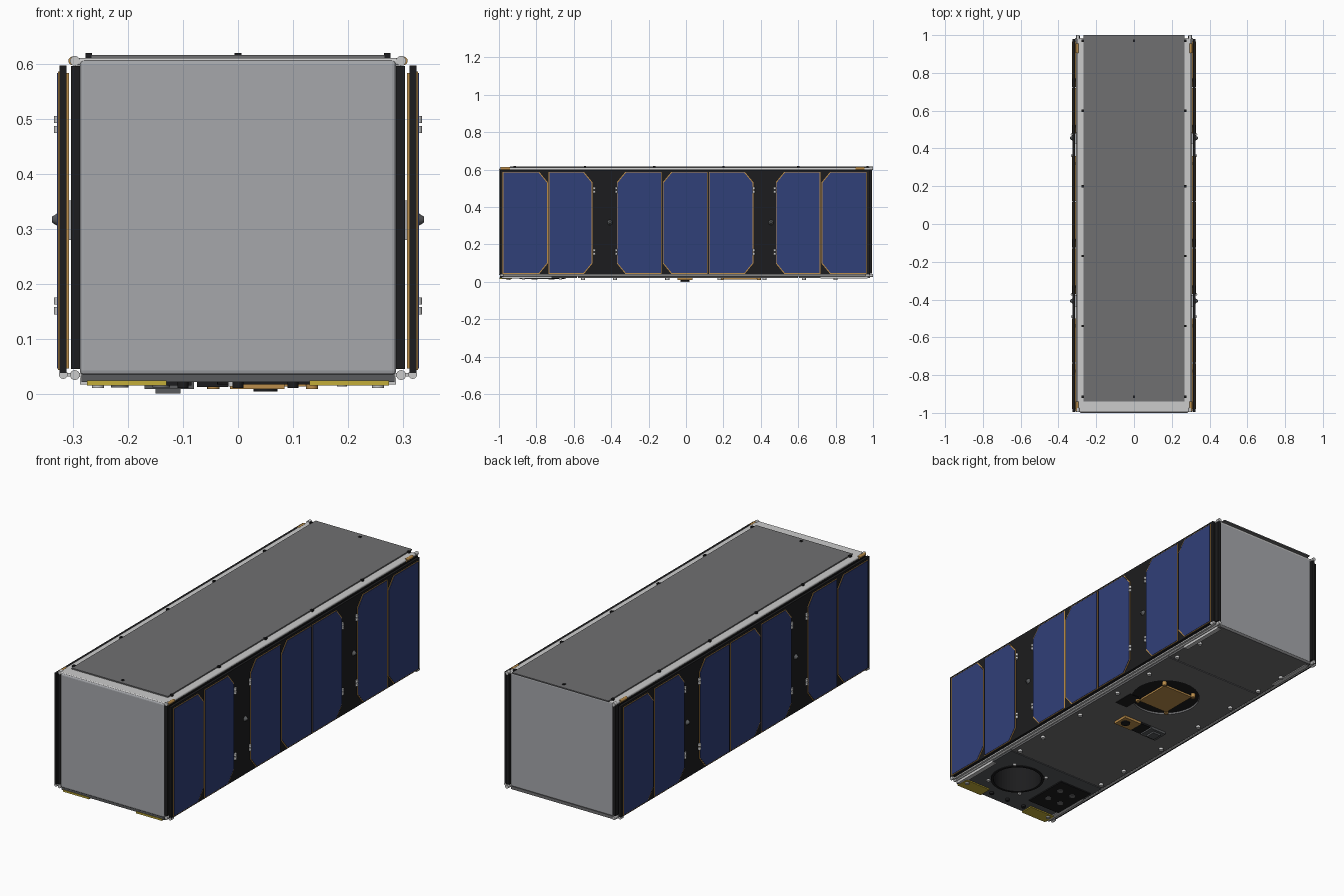
import bpy, bmesh, math
from mathutils import Matrix, Vector

if "Cube" in bpy.data.objects:
    bpy.data.objects.remove(bpy.data.objects["Cube"])


def mat(name, r, g, b):
    m = bpy.data.materials.new(name)
    m.diffuse_color = (r, g, b, 1)
    m.use_nodes = True
    m.node_tree.nodes["Principled BSDF"].inputs["Base Color"].default_value = m.diffuse_color
    return m


GREY = mat("mid_grey", .38, .39, .41)
LIGHT = mat("light_grey", .6, .6, .62)
DARK = mat("dark_grey", .1, .105, .11)
PLATE = mat("plate_grey", .16, .16, .165)
BLACK = mat("black", .012, .012, .013)
BLUE = mat("cell_blue", .03, .05, .19)
GOLD = mat("gold", .5, .27, .07)
YELLOW = mat("yellow", .55, .42, .04)


def finish(bm, name, m):
    bmesh.ops.recalc_face_normals(bm, faces=bm.faces)
    me = bpy.data.meshes.new(name)
    bm.to_mesh(me)
    bm.free()
    ob = bpy.data.objects.new(name, me)
    bpy.context.collection.objects.link(ob)
    if m:
        me.materials.append(m)
    return ob


def box(name, x, y, z, m=None, bevel=0):
    bm = bmesh.new()
    mx = Matrix.LocRotScale(
        Vector((sum(x) / 2, sum(y) / 2, sum(z) / 2)), None,
        Vector((abs(x[1] - x[0]), abs(y[1] - y[0]), abs(z[1] - z[0]))))
    bmesh.ops.create_cube(bm, size=1, matrix=mx)
    ob = finish(bm, name, m)
    if bevel:
        b = ob.modifiers.new("bevel", "BEVEL")
        b.width, b.segments = bevel, 3
    return ob


def cyl(name, c, r, h, axis="Z", m=None, r2=None, seg=24):
    bm = bmesh.new()
    rot = {"Z": Matrix(), "X": Matrix.Rotation(math.pi / 2, 4, "Y"),
           "Y": Matrix.Rotation(math.pi / 2, 4, "X")}[axis]
    bmesh.ops.create_cone(bm, cap_ends=True, segments=seg, radius1=r,
                          radius2=r if r2 is None else r2, depth=h,
                          matrix=Matrix.Translation(c) @ rot)
    for f in bm.faces:
        f.smooth = len(f.verts) == 4
    return finish(bm, name, m)


def lathe(name, c, profile, m, seg=48):
    bm = bmesh.new()
    vs = [bm.verts.new((c[0] + r, c[1], z)) for r, z in profile]
    es = [bm.edges.new(p) for p in zip(vs, vs[1:])]
    bmesh.ops.spin(bm, geom=vs + es, cent=c, axis=(0, 0, 1),
                   angle=math.tau, steps=seg)
    bmesh.ops.remove_doubles(bm, verts=bm.verts, dist=1e-5)
    return finish(bm, name, m)


def cell(name, x, y0, y1, side, m, grow=0):
    """Solar cell slab with two clipped corners on one side."""
    z0, z1, cy, cz = .046 - grow, .584 + grow, .045, .055
    pts = [(y0, z0), (y1 - cy, z0), (y1, z0 + cz),
           (y1, z1 - cz), (y1 - cy, z1), (y0, z1)]
    if side == "L":
        pts = [(y0 + y1 - y, z) for y, z in pts]
    bm = bmesh.new()
    f = bm.faces.new([bm.verts.new((x[0], y, z)) for y, z in pts])
    r = bmesh.ops.extrude_face_region(bm, geom=[f])
    bmesh.ops.translate(bm, vec=(x[1] - x[0], 0, 0),
                        verts=[v for v in r["geom"] if isinstance(v, bmesh.types.BMVert)])
    return finish(bm, name, m)


def cut(ob, cutter):
    b = ob.modifiers.new("hole", "BOOLEAN")
    b.operation, b.object = "DIFFERENCE", cutter
    cutter.hide_render = True
    cutter.hide_set(True)


# Main body and roof
body = box("main_body", (-.288, .288), (-1, .985), (.034, .607), GREY, .008)
box("roof_slab", (-.298, .298), (-.995, .985), (.598, .611), LIGHT, .005)
box("roof_panel", (-.268, .268), (-.94, 1), (.611, .617), PLATE)
for y in (-.915, -.54, -.17, .2, .6, .97):
    for x in (-.272, .272, 0) if abs(y) > .9 else (-.272, .272):
        box("roof_clip", (x - .006, x + .006), (y - .006, y + .006), (.61, .62), BLACK)

# Bottom plates, split by narrow seams
plates = [box("front_bottom_plate", (-.285, .285), (-.995, -.583), (.021, .036), DARK),
          box("middle_bottom_plate", (-.285, .285), (-.578, .598), (.021, .036), PLATE),
          box("rear_bottom_plate", (-.285, .285), (.603, .985), (.021, .036), PLATE)]

# Telescope opening with dark barrel
TX, TY = .09, -.77
hole = cyl("barrel_cutter", (TX, TY, .1), .12, .5, seg=48)
cut(body, hole)
cut(plates[0], hole)
lathe("telescope_barrel", (TX, TY, 0),
      [(.128, .021), (.128, .017), (.116, .017), (.116, .345), (.0, .345)], BLACK)
for i in range(4):
    a = math.pi / 4 + i * math.pi / 2
    cyl("barrel_screw", (TX + .14 * math.cos(a), TY + .14 * math.sin(a), .018),
        .009, .01, m=LIGHT, seg=12)

# Dark instrument panel beside the telescope
box("instrument_panel", (-.27, -.085), (-.89, -.65), (.015, .022), BLACK)
for x in (-.215, -.14):
    for y in (-.72, -.81):
        cyl("instrument_window", (x, y, .014), .016, .006, m=PLATE, seg=20)

# Round antenna well and gold patch
AX, AY = .045, .29
well = cyl("well_cutter", (AX, AY, .02), .163, .024, seg=48)
cut(plates[1], well)
cyl("antenna_well", (AX, AY, .032), .162, .004, m=BLACK, seg=48)
box("antenna_well_tail", (.13, .2), (.1, .21), (.019, .022), BLACK)
box("patch_antenna", (AX - .085, AX + .085), (AY - .095, AY + .095), (.013, .023), GOLD)
for sx in (-1, 1):
    for sy in (-1, 1):
        cyl("patch_post", (AX + sx * .09, AY + sy * .1, .021), .011, .024, m=GOLD, seg=16)

# Small sensor cluster
box("gold_sensor", (-.015, .085), (-.045, .035), (.009, .022), GOLD)
cyl("sensor_lens", (.05, -.005, .008), .022, .008, m=BLACK)
box("sensor_block", (-.075, -.018), (-.045, .035), (.012, .022), BLACK)
box("sensor_foot", (-.17, -.08), (-.045, .035), (.009, .022), DARK)
box("sensor_cap", (-.15, -.105), (-.03, .02), (0, .009), DARK)

# Parts repeated on both sides
CELLS = [(-.98, -.739, "R"), (-.734, -.5, "R"), (-.37, -.13, "L"), (-.124, .116, "L"),
         (.122, .36, "R"), (.48, .719, "L"), (.725, .966, "L")]
for s in (-1, 1):
    X = lambda a, b: (s * a, s * b)
    box("body_side_panel", X(.287, .304), (-.995, .995), (.045, .597), BLACK)
    box("solar_wing", X(.312, .325), (-.995, .98), (.038, .598), BLACK)
    for y0, y1, side in CELLS:
        cell("cell_backing", X(.325, .3275), y0, y1, side, GOLD, .003)
        cell("solar_cell", X(.3275, .3295), y0 + .004, y1 - .004, side, BLUE)
        cell("inner_cell", X(.3075, .312), y0, y1, side, GOLD)
    # Hinges and release knobs in the wing gaps
    for y in (-.49, -.372, .362, .475):
        for z in (.16, .49):
            for dz in (-.009, .009):
                cyl("hinge_knuckle", (s * .328, y, z + dz), .007, .013, m=LIGHT, seg=12)
    for y in (-.407, .455):
        box("release_block", X(.3, .314), (y - .03, y + .03), (.28, .352), GREY)
        cyl("release_knob", (s * .332, y, .317), .014 if s > 0 else .005, .014, "X",
            DARK, .005 if s > 0 else .014, 16)
    # Long edge rails and corner feet
    cyl("lower_rail", (s * .295, 0, .034), .007, 1.98, "Y", LIGHT, seg=16)
    box("lower_rail_web", X(.28, .312), (-.985, .985), (.031, .038), LIGHT)
    cyl("upper_rail", (s * .296, 0, .604), .007, 1.98, "Y", LIGHT, seg=16)
    for y in (-.965, .93):
        cyl("upper_latch", (s * .301, y, .606), .008, .05, "Y", GOLD, seg=12)
    for y in (-.985, .99):
        for z in (.034, .606):
            cyl("corner_foot", (s * .297, y, z), .009, .02, "Y", LIGHT, seg=16)
        cyl("wing_foot", (s * .318, min(y, .97), .035), .008, .02, "Y", LIGHT, seg=16)
    # Bottom strips, front antennas and screws
    for y0, y1 in ((-.985, -.72), (.72, .97)):
        box("skid_strip", X(.265, .288), (y0, y1), (.017, .03), LIGHT)
    box("front_yellow_pad", X(.13, .275), (-.998, -.93), (.015, .024), YELLOW)
    for y in (-.95, -.55, -.38, -.1, .18, .42, .63, .8):
        cyl("plate_screw", (s * .255, y, .016), .011, .012, m=LIGHT, seg=12)
for x in (-.1, 0, .1):
    cyl("front_plate_screw", (x, -.95, .016), .01, .012, m=BLACK, seg=12)
